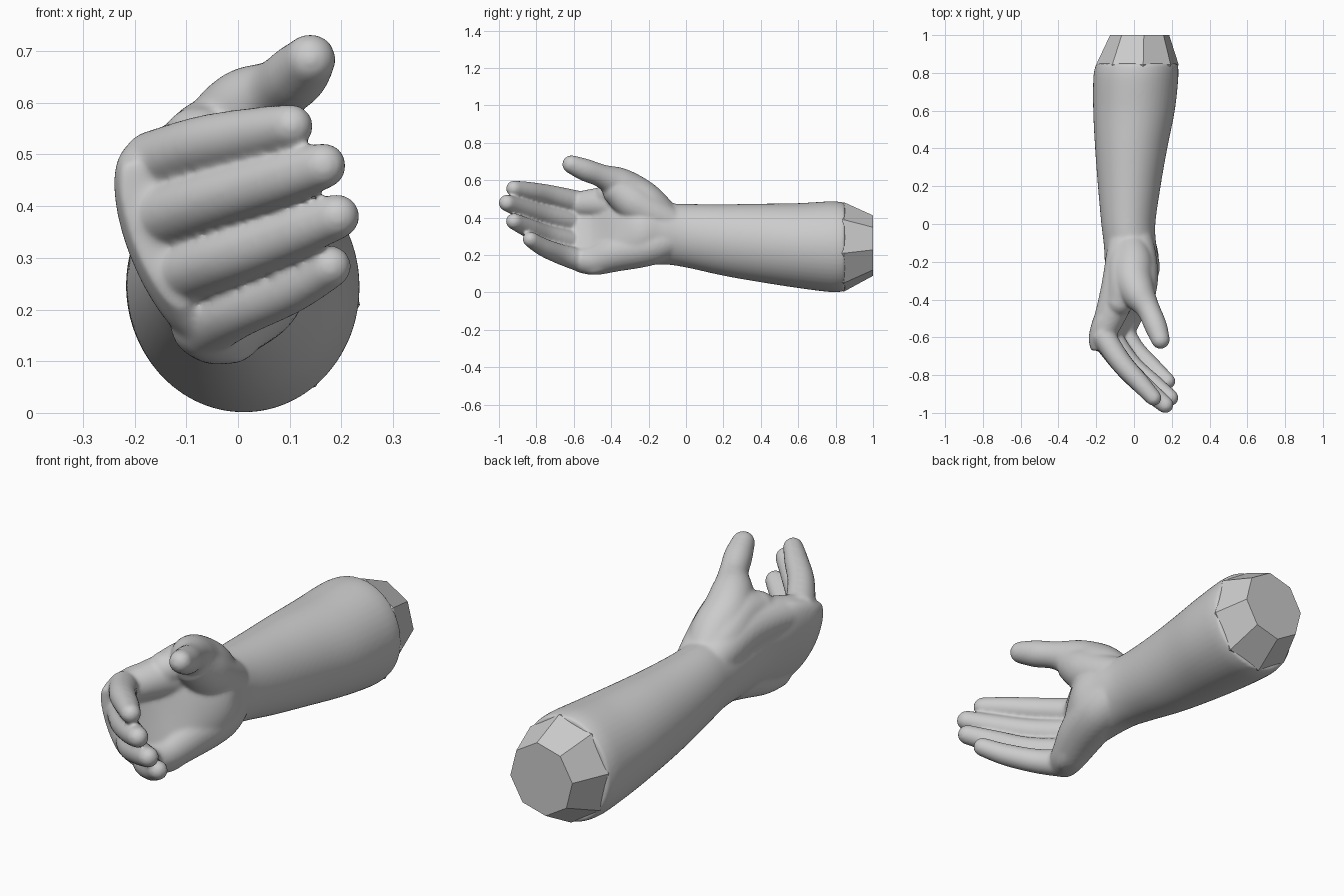
import bpy, bmesh
from math import sin, cos, pi, radians
from mathutils import Vector


def spline(pts, steps):
    """Catmull-Rom through tuples of any length."""
    out = []
    n = len(pts)
    for i in range(n - 1):
        a, b, c, d = (pts[max(i - 1, 0)], pts[i], pts[i + 1], pts[min(i + 2, n - 1)])
        for k in range(steps):
            t = k / steps
            out.append([0.5 * (2 * q + (r - p) * t + (2 * p - 5 * q + 4 * r - s) * t * t
                               + (3 * q - p - 3 * r + s) * t ** 3)
                        for p, q, r, s in zip(a, b, c, d)])
    out.append(list(pts[-1]))
    return out


def loft(bm, rings):
    """Closed skin over a list of equal-sized rings."""
    vs = [[bm.verts.new(p) for p in r] for r in rings]
    n = len(vs[0])
    faces = [bm.faces.new(vs[0]), bm.faces.new(vs[-1][::-1])]
    for a, b in zip(vs, vs[1:]):
        for i in range(n):
            j = (i + 1) % n
            faces.append(bm.faces.new((a[j], a[i], b[i], b[j])))
    bmesh.ops.recalc_face_normals(bm, faces=faces)


def tube(bm, pts, n=24):
    """Round limb along (x, y, z, radius) points with a domed end."""
    path = spline(pts, 6)
    rings = []
    for i, p in enumerate(path):
        c, r = Vector(p[:3]), p[3]
        d = (Vector(path[min(i + 1, len(path) - 1)][:3])
             - Vector(path[max(i - 1, 0)][:3])).normalized()
        u = d.cross(Vector((0, 0, 1))).normalized()
        v = d.cross(u)
        domes = [0] if i < len(path) - 1 else [0, 20, 40, 55, 70, 82]
        for a in domes:
            o, rr = c + d * r * sin(radians(a)), r * cos(radians(a))
            rings.append([o + (u * cos(k * 2 * pi / n) + v * sin(k * 2 * pi / n)) * rr
                          for k in range(n)])
    loft(bm, rings)


def section(y, cx, cz, thick, half, tilt, cup, n=48):
    """Tilted oval across the arm; cup hollows the palm side."""
    t = radians(tilt)
    ring = []
    for k in range(n):
        a = k * 2 * pi / n
        u, w = thick * cos(a), half * sin(a)
        if u > 0:
            u *= 1 - cup * cos(a) ** 2
        ring.append((cx + u * cos(t) - w * sin(t), y, cz + u * sin(t) + w * cos(t)))
    return ring


def make(name, bm):
    me = bpy.data.meshes.new(name)
    bm.to_mesh(me)
    bm.free()
    ob = bpy.data.objects.new(name, me)
    bpy.context.collection.objects.link(ob)
    return ob


bm = bmesh.new()

# forearm, wrist and palm: y, centre x, centre z, half thickness, half height, tilt, cup
loft(bm, [section(*s) for s in spline([
    (0.85, 0.016, 0.243, 0.216, 0.236, 0, 0),
    (0.78, 0.010, 0.244, 0.225, 0.243, 0, 0),
    (0.60, 0.000, 0.250, 0.216, 0.227, 0, 0),
    (0.40, -0.015, 0.264, 0.191, 0.210, 0, 0),
    (0.20, -0.025, 0.280, 0.166, 0.191, 0, 0),
    (0.00, -0.030, 0.303, 0.143, 0.170, 0, 0),
    (-0.12, -0.020, 0.314, 0.139, 0.165, 0, 0),
    (-0.25, -0.010, 0.325, 0.144, 0.188, 8, 0),
    (-0.38, -0.038, 0.333, 0.122, 0.217, 17, 0.15),
    (-0.50, -0.088, 0.320, 0.098, 0.240, 22, 0.5),
    (-0.60, -0.135, 0.325, 0.077, 0.205, 22, 0.4),
    (-0.67, -0.160, 0.345, 0.045, 0.150, 21, 0.1)], 6)])

# heel of the palm on the little finger side
tube(bm, [(0.02, -0.08, 0.28, 0.09), (0.025, -0.20, 0.250, 0.108),
          (-0.005, -0.36, 0.217, 0.104), (-0.035, -0.48, 0.175, 0.083),
          (-0.06, -0.55, 0.173, 0.072)])

# back of the hand and web between thumb and index finger
tube(bm, [(-0.045, -0.08, 0.37, 0.09), (-0.05, -0.18, 0.415, 0.10),
          (-0.064, -0.30, 0.460, 0.104), (-0.105, -0.43, 0.475, 0.090),
          (-0.160, -0.57, 0.470, 0.070)])

# second filler between the back of the hand and the thumb
tube(bm, [(-0.03, -0.12, 0.39, 0.09), (-0.04, -0.22, 0.46, 0.10),
          (-0.045, -0.32, 0.515, 0.095), (-0.075, -0.41, 0.520, 0.075)])

# ball of the thumb facing the palm
tube(bm, [(0.015, -0.08, 0.37, 0.085), (0.025, -0.18, 0.42, 0.095),
          (0.027, -0.28, 0.48, 0.102), (0.030, -0.36, 0.545, 0.088)])

# thumb
tube(bm, [(-0.02, -0.10, 0.38, 0.085), (-0.005, -0.20, 0.465, 0.105),
          (-0.005, -0.29, 0.53, 0.105), (0.025, -0.37, 0.583, 0.09),
          (0.075, -0.45, 0.622, 0.063), (0.115, -0.54, 0.655, 0.060),
          (0.14, -0.612, 0.684, 0.050)])

# index, middle, ring and little fingers
fingers = [
    [(-0.170, -0.58, 0.480, 0.064), (-0.07, -0.73, 0.518, 0.057),
     (0.03, -0.84, 0.540, 0.051), (0.103, -0.920, 0.555, 0.043)],
    [(-0.165, -0.60, 0.375, 0.066), (-0.05, -0.755, 0.412, 0.057),
     (0.075, -0.88, 0.450, 0.052), (0.165, -0.957, 0.478, 0.045)],
    [(-0.132, -0.59, 0.265, 0.064), (-0.02, -0.74, 0.302, 0.056),
     (0.10, -0.845, 0.345, 0.051), (0.192, -0.92, 0.380, 0.044)],
    [(-0.070, -0.55, 0.168, 0.064), (0.0, -0.66, 0.200, 0.055),
     (0.10, -0.76, 0.240, 0.049), (0.178, -0.832, 0.283, 0.042)],
]
for f in fingers:
    tube(bm, f)

# blend everything into one skin
arm = make("forearm_and_hand", bm)
rm = arm.modifiers.new("blend", 'REMESH')
rm.mode = 'VOXEL'
rm.voxel_size = 0.0075
rm.use_smooth_shade = True
sm = arm.modifiers.new("soften", 'SMOOTH')
sm.factor = 0.5
sm.iterations = 16

# faceted eight-sided stub behind the forearm
bm = bmesh.new()
rings = []
for y, cx, cz, rx, rz in ((0.80, 0.013, 0.244, 0.210, 0.228),
                          (0.845, 0.018, 0.243, 0.220, 0.241),
                          (1.0, 0.030, 0.250, 0.158, 0.163)):
    rings.append([(cx + rx * cos(radians(37 + 45 * k)), y,
                   cz + rz * sin(radians(37 + 45 * k))) for k in range(8)])
loft(bm, rings)
make("elbow_stub", bm)
